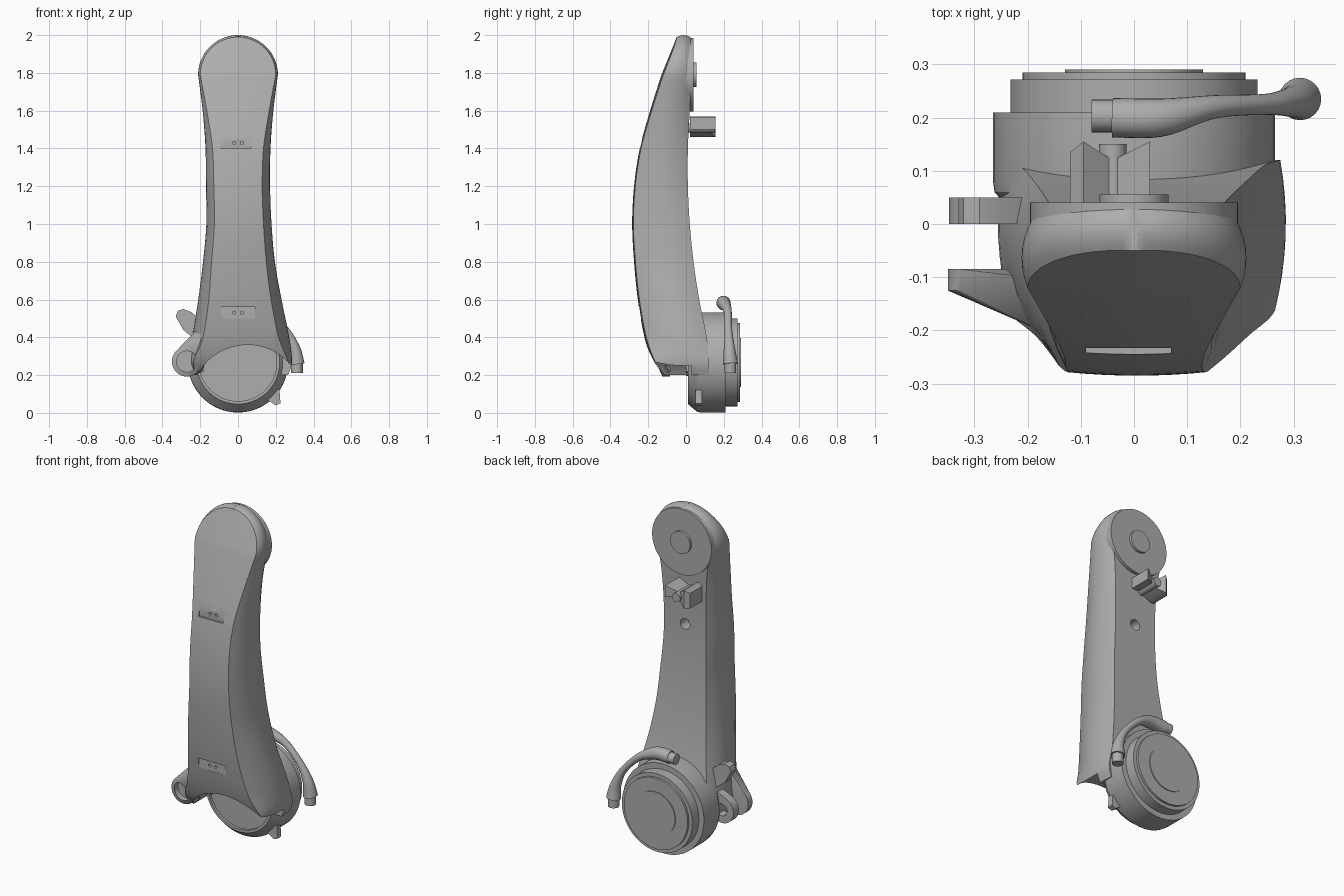
import bpy, bmesh, math
from mathutils import Vector

cube = bpy.data.objects.get("Cube")
if cube:
    bpy.data.objects.remove(cube, do_unlink=True)

grey = bpy.data.materials.new("mid grey")
grey.use_nodes = True
grey.diffuse_color = (0.42, 0.42, 0.42, 1)
grey.node_tree.nodes["Principled BSDF"].inputs["Base Color"].default_value = grey.diffuse_color


def finish(bm, name, angle=30):
    bmesh.ops.recalc_face_normals(bm, faces=bm.faces[:])
    mesh = bpy.data.meshes.new(name)
    bm.to_mesh(mesh)
    bm.free()
    mesh.materials.append(grey)
    ob = bpy.data.objects.new(name, mesh)
    bpy.context.collection.objects.link(ob)
    smooth(ob, angle)
    return ob


def smooth(ob, angle=30):
    bpy.ops.object.select_all(action='DESELECT')
    ob.select_set(True)
    bpy.context.view_layer.objects.active = ob
    bpy.ops.object.shade_smooth_by_angle(angle=math.radians(angle))


def loft(rings, name, angle=30):
    bm = bmesh.new()
    loops = [[bm.verts.new(p) for p in ring] for ring in rings]
    n = len(loops[0])
    for a, b in zip(loops, loops[1:]):
        for i in range(n):
            bm.faces.new((a[i], a[(i + 1) % n], b[(i + 1) % n], b[i]))
    bm.faces.new(loops[0])
    bm.faces.new(loops[-1])
    return finish(bm, name, angle)


def circle(x, y, z, r, n=64):
    # circle facing front
    turns = [2 * math.pi * i / n for i in range(n)]
    return [(x + r * math.cos(t), y, z + r * math.sin(t)) for t in turns]


def lathe(name, x, z, profile, n=64):
    return loft([circle(x, y, z, r, n) for r, y in profile], name)


def hull(name, points, angle=30):
    bm = bmesh.new()
    for p in points:
        bm.verts.new(p)
    out = bmesh.ops.convex_hull(bm, input=bm.verts[:])
    loose = [v for v in out["geom_interior"] if isinstance(v, bmesh.types.BMVert)]
    bmesh.ops.delete(bm, geom=loose, context='VERTS')
    bmesh.ops.dissolve_limit(bm, angle_limit=0.01, verts=bm.verts[:], edges=bm.edges[:])
    return finish(bm, name, angle)


def box(name, x0, x1, y0, y1, z0, z1):
    return hull(name, [(x, y, z) for x in (x0, x1) for y in (y0, y1) for z in (z0, z1)])


def cut(ob, cutters):
    for c in cutters:
        c.hide_render = True
        mod = ob.modifiers.new("cut", 'BOOLEAN')
        mod.operation, mod.solver, mod.object = 'DIFFERENCE', 'EXACT', c
        bpy.context.view_layer.objects.active = ob
        bpy.ops.object.modifier_apply(modifier=mod.name)
        bpy.data.objects.remove(c, do_unlink=True)
    smooth(ob)


def spline(rows, steps):
    # Catmull-Rom through rows of values
    rows = [Vector(r) for r in rows]
    out = []
    for i in range(len(rows) - 1):
        a, b, c, d = rows[max(i - 1, 0)], rows[i], rows[i + 1], rows[min(i + 2, len(rows) - 1)]
        for s in range(steps):
            t = s / steps
            out.append(b + (c - a) * t / 2 + (a - b * 2.5 + c * 2 - d / 2) * t ** 2
                       + (b * 1.5 - c * 1.5 + d / 2 - a / 2) * t ** 3)
    return out + [rows[-1]]


# Arm stations: z, centre x, front y, back y, front / middle / back half widths
stations = [
    (.2, .02, -.12, .12, .235, .245, .24),
    (.27, .015, -.175, .12, .25, .27, .26),
    (.4, .015, -.22, .11, .2, .255, .23),
    (.6, .01, -.255, .07, .165, .22, .19),
    (.8, .005, -.275, .04, .145, .19, .165),
    (1, .005, -.285, .02, .13, .172, .15),
    (1.2, 0, -.275, .01, .128, .17, .14),
    (1.4, 0, -.245, .01, .135, .172, .14),
    (1.6, 0, -.19, .02, .165, .187, .15),
    (1.79, 0, -.13, .03, .2, .21, .18),
]
HEAD = 1.79
rows = spline(stations, 5)
for i in range(1, 17):
    t = math.radians(min(i * 5.6, 88))
    c, s = math.cos(t), math.sin(t)
    rows.append((HEAD + .21 * s, 0, -.13 + .08 * s, .03, .2 * c, .21 * c, .18 * c))


def arm_ring(row):
    z, cx, yf, yb, wf, wm, wb = row
    bulge = .05 * wf
    half = []
    for i in range(4):  # slightly crowned front face
        u = i / 4
        half.append((wf * u, yf + bulge * u * u))
    yf += bulge
    wc, yc = 2 * wm - (wf + wb) / 2, (yf + yb) / 2
    for i in range(9):  # rounded flank
        u = i / 8
        half.append(tuple((1 - u) ** 2 * p + 2 * u * (1 - u) * q + u * u * r
                          for p, q, r in ((wf, wc, wb), (yf, yc, yb))))
    full = half + [(0, yb)] + [(-x, y) for x, y in reversed(half[1:])]
    drop = lambda y: 1 - .1 * ((y - yc) / (yb - yf)) ** 2 * 4 * (.8 if y > yc else .5)
    return [(cx + x, y, HEAD + (z - HEAD) * drop(y) if z > HEAD else z) for x, y in full]


arm = loft([arm_ring(r) for r in rows], "arm")

# Arched foot, rear hole, front pockets and pin holes
cutters = [lathe("arch_cutter", .05, .06, [(.3, -.5), (.3, .03)]),
           lathe("rear_hole_cutter", 0, 1.29, [(.032, -.06), (.032, .1)], 32),
           box("upper_pocket_cutter", -.09, .07, -.4, -.233, 1.4, 1.45),
           box("lower_pocket_cutter", -.09, .09, -.4, -.238, .5, .56)]
for z in (1.43, .53):
    for x in (-.02, .02):
        cutters.append(lathe("pin_hole_cutter", x, z, [(.008, -.4), (.008, -.21)], 16))
cut(arm, cutters)

# Pivot faces at the head
lathe("head_disc", 0, HEAD, [(.195, -.01), (.195, .04)])
lathe("head_pad", 0, HEAD, [(.065, .03), (.065, .055)], 48)

# Stepped joint drum with a shallow front recess
lathe("joint_drum", 0, .267, [
    (.205, .025), (.205, .01), (.22, .01), (.262, .06), (.265, .08), (.265, .21), (.232, .21),
    (.232, .272), (.21, .272), (.21, .285), (.13, .285), (.13, .29)], 96)
hull("drum_tab", [(x, y, z) for y in (.05, .085)
                  for x, z in ((.14, .08), (.18, .14), (.22, .12), (.21, .09), (.225, .05), (.2, .04))])

# Clamp lever curving around the drum: x, y, z, radius
path = spline([(-.04, .2, .58, .037), (.05, .2, .58, .036), (.15, .22, .54, .022),
               (.25, .225, .44, .02), (.3, .23, .34, .03), (.312, .235, .26, .04)], 6)


def tube(name, pts, n=24):
    rings = []
    for i, p in enumerate(pts):
        d = (pts[min(i + 1, len(pts) - 1)].xyz - pts[max(i - 1, 0)].xyz).normalized()
        side = Vector((0, 1, 0))
        up = d.cross(side).normalized()
        side = up.cross(d)
        rings.append([p.xyz + p.w * (math.cos(a) * side + math.sin(a) * up)
                      for a in (2 * math.pi * k / n for k in range(n))])
    return loft(rings, name, 40)


tube("lever", path)
tube("lever_upper_stub", [Vector((-.08, .203, .58, .031)), Vector((0, .203, .58, .031))])
tube("lever_lower_stub", [Vector((.312, .235, .29, .031)), Vector((.312, .235, .21, .031))])

# Side clevis: front boss flaring out of the arm, then the rear lugs
BX, BZ = -.27, .272
boss = hull("clevis_boss", circle(BX, -.085, BZ, .08, 40) + circle(BX, -.125, BZ, .08, 40)
            + [(-.14, -.2, .36), (-.2, -.1, .46), (-.13, -.22, .46), (-.19, -.085, .22)])
cut(boss, [lathe("boss_hole_cutter", BX, BZ, [(.055, -.3), (.055, -.1)], 40)])
lug = hull("clevis_rear_lug", circle(BX, 0, BZ, .078, 40) + circle(BX, .05, BZ, .078, 40)
           + [(-.18, y, z) for y in (0, .05) for z in (.22, .4)])
cut(lug, [lathe("lug_hole_cutter", BX, BZ, [(.035, -.1), (.035, .1)], 32)])
hull("side_catch", [(x, y, z) for y in (0, .05)
                    for x, z in ((-.33, .51), (-.32, .54), (-.29, .55), (-.25, .535), (-.18, .48),
                                 (-.18, .39), (-.23, .39), (-.29, .44))])

# Wing knob on the back
KX, KZ = -.04, 1.51
lathe("knob_hub", KX, KZ, [(.026, 0), (.026, .15)], 24)
hull("knob_left_wing", [(x, y, z) for x, lo, hi, top in ((.03, 1.5, 1.565, .155), (KX, 1.5, 1.53, .12))
                        for y in (.02, top) for z in (lo, hi)])
hull("knob_right_wing", [(x, y, z) for x, lo, hi, top in ((-.12, 1.46, 1.55, .135), (-.095, 1.46, 1.57, .155),
                                                          (KX, 1.49, 1.53, .12))
                         for y in (.02, top) for z in (lo, hi)])
